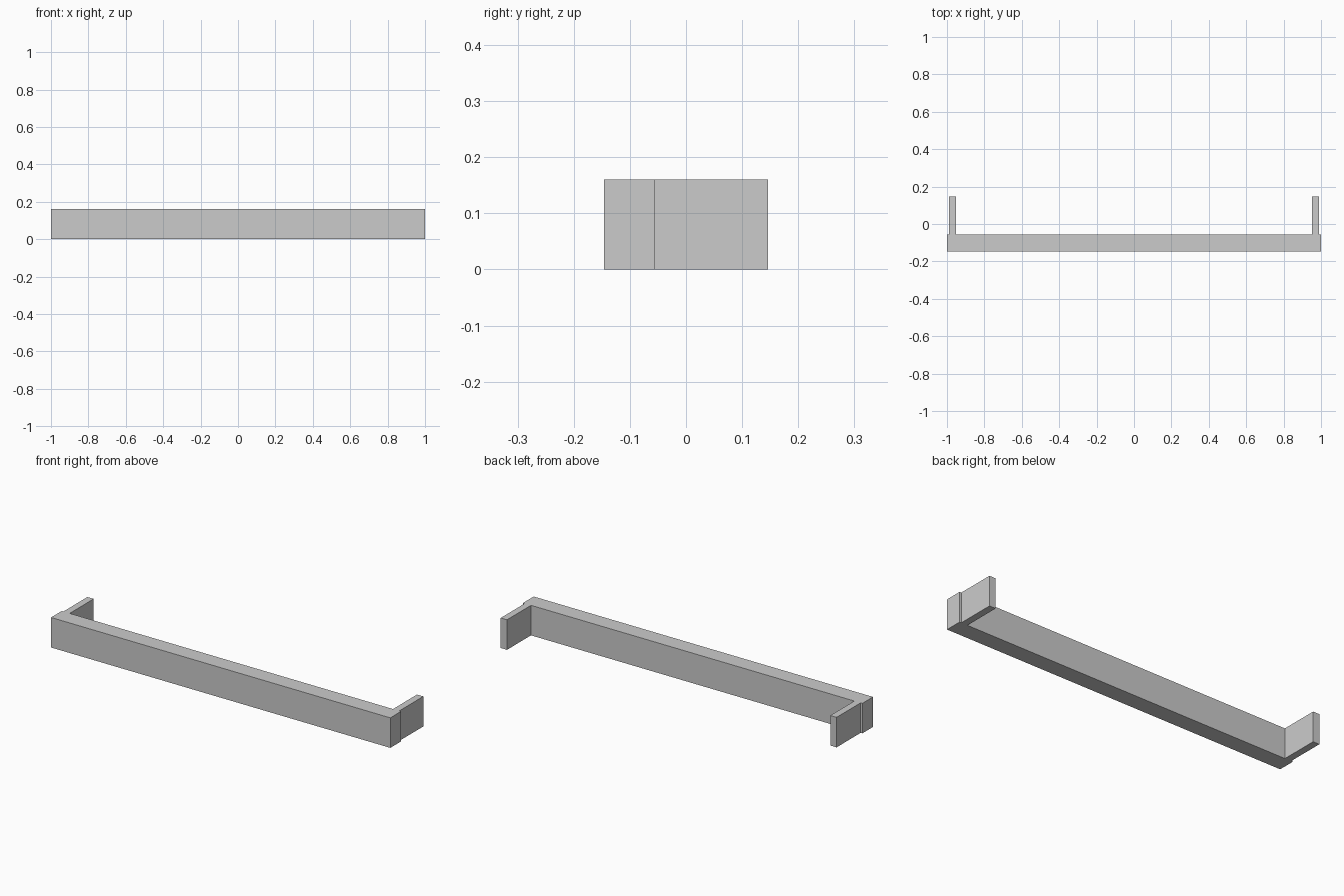
import bpy

if "Cube" in bpy.data.objects:
    bpy.data.objects.remove(bpy.data.objects["Cube"])

HEIGHT = 0.16


def box(name, x0, x1, y0, y1, z0, z1):
    bpy.ops.mesh.primitive_cube_add(size=1)
    ob = bpy.context.object
    ob.name = name
    # Bake position and size into the mesh
    for v in ob.data.vertices:
        v.co.x = x0 + (v.co.x + 0.5) * (x1 - x0)
        v.co.y = y0 + (v.co.y + 0.5) * (y1 - y0)
        v.co.z = z0 + (v.co.z + 0.5) * (z1 - z0)
    return ob


# Long front beam
box("front_beam", -1.0, 1.0, -0.146, -0.056, 0.0, HEIGHT)

# Mounting plates behind both ends, mirrored across x
plates = box("mounting_plates", 0.953, 0.99, -0.056, 0.146, 0.0, HEIGHT)
plates.modifiers.new("mirror", 'MIRROR').use_axis[0] = True
